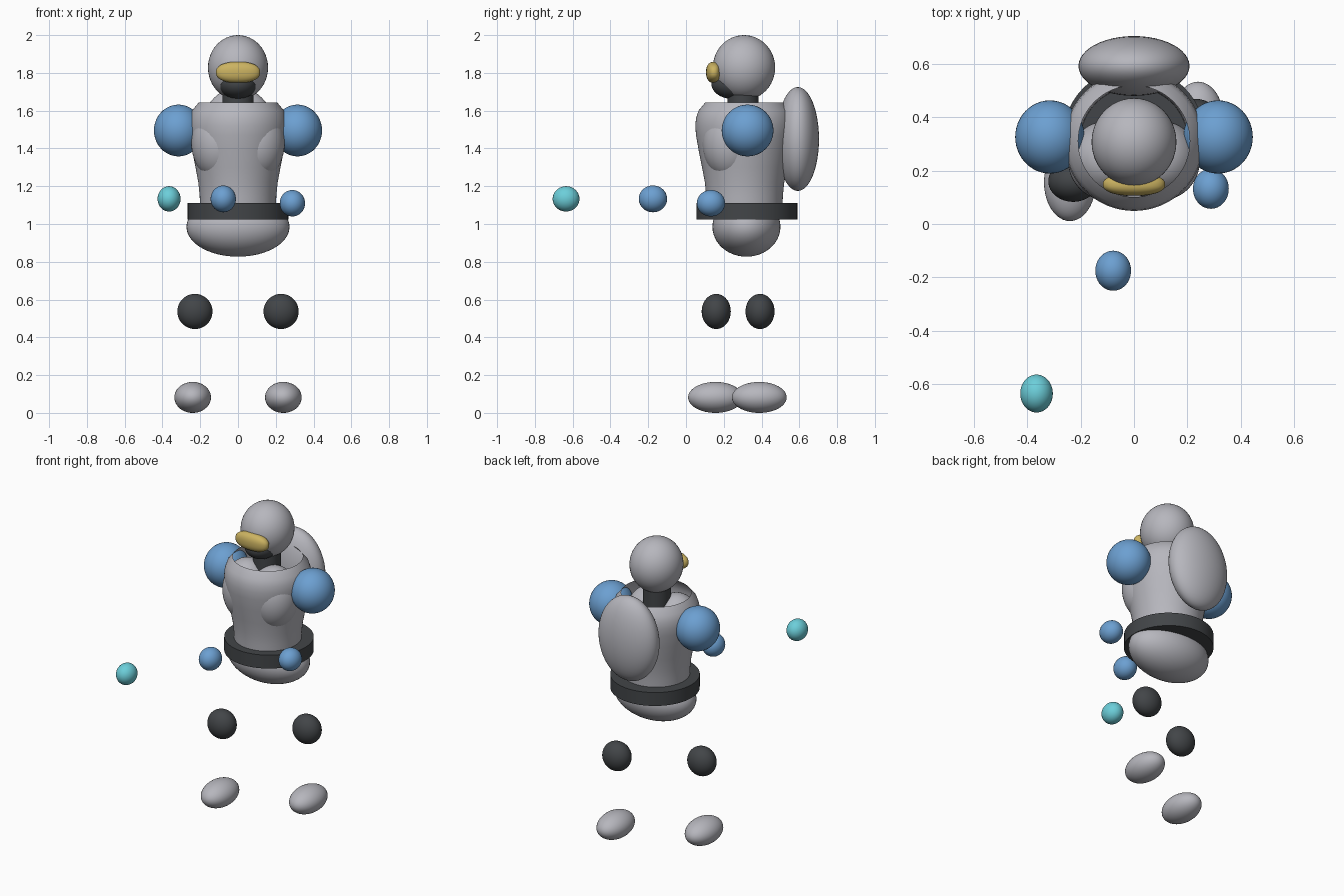
import bpy, bmesh, math
from mathutils import Matrix

cube = bpy.data.objects.get("Cube")
if cube:
    bpy.data.objects.remove(cube, do_unlink=True)


def make_material(name, rgb):
    mat = bpy.data.materials.new(name)
    color = (*rgb, 1.0)
    mat.use_nodes = True
    mat.diffuse_color = color
    mat.node_tree.nodes["Principled BSDF"].inputs["Base Color"].default_value = color
    return mat


grey = make_material("light grey", (0.47, 0.47, 0.51))
dark = make_material("charcoal", (0.055, 0.06, 0.065))
blue = make_material("blue", (0.15, 0.35, 0.64))
cyan = make_material("cyan", (0.15, 0.62, 0.70))
gold = make_material("gold", (0.60, 0.45, 0.12))


def finish(name, bm, mat, location):
    bmesh.ops.recalc_face_normals(bm, faces=bm.faces)
    mesh = bpy.data.meshes.new(name)
    bm.to_mesh(mesh)
    bm.free()
    mesh.materials.append(mat)
    obj = bpy.data.objects.new(name, mesh)
    obj.location = location
    bpy.context.collection.objects.link(obj)
    bpy.ops.object.select_all(action='DESELECT')
    obj.select_set(True)
    bpy.context.view_layer.objects.active = obj
    bpy.ops.object.shade_smooth_by_angle(angle=math.radians(35))
    return obj


def ellipsoid(name, mat, location, radii, squareness=1.0):
    bm = bmesh.new()
    bmesh.ops.create_uvsphere(bm, u_segments=48, v_segments=24, radius=1)
    for v in bm.verts:
        for i in range(3):
            v.co[i] = math.copysign(abs(v.co[i]) ** squareness, v.co[i]) * radii[i]
    return finish(name, bm, mat, location)


def cylinder(name, mat, location, radius, height):
    bm = bmesh.new()
    bmesh.ops.create_cone(bm, cap_ends=True, segments=48, radius1=radius,
                          radius2=radius, depth=height)
    return finish(name, bm, mat, location)


def lathe(name, mat, location, profile):
    bm = bmesh.new()
    verts = [bm.verts.new((r, 0, z)) for r, z in profile]
    edges = [bm.edges.new(pair) for pair in zip(verts, verts[1:])]
    bmesh.ops.spin(bm, geom=verts + edges, axis=(0, 0, 1), cent=(0, 0, 0),
                   angle=math.tau, steps=64)
    bmesh.ops.remove_doubles(bm, verts=bm.verts, dist=0.0005)
    return finish(name, bm, mat, location)


# Head, visor, jaw and neck
ellipsoid("head", grey, (0, 0.307, 1.828), (0.159, 0.165, 0.172))
ellipsoid("visor", gold, (0, 0.148, 1.803), (0.117, 0.042, 0.056), 0.86)
ellipsoid("jaw", dark, (0, 0.25, 1.74), (0.10, 0.115, 0.078))
cylinder("neck", dark, (0, 0.302, 1.61), 0.083, 0.2)

# Open-topped torso shell with chest plates and backpack
lathe("torso", grey, (0, 0.31, 0),
      [(0.2, 1.08), (0.203, 1.15), (0.21, 1.22), (0.225, 1.3), (0.243, 1.39),
       (0.257, 1.47), (0.261, 1.52), (0.257, 1.56), (0.244, 1.6), (0.209, 1.642)])
ellipsoid("backpack", grey, (0, 0.592, 1.45), (0.208, 0.112, 0.275))

# Belt and hips
cylinder("belt", dark, (0, 0.322, 1.068), 0.267, 0.088)
ellipsoid("hips", grey, (0, 0.32, 0.985), (0.273, 0.18, 0.158))

# Paired parts; the legs are staggered in a stride
for side, s, stride in (("left", 1, 0.392), ("right", -1, 0.16)):
    ellipsoid(side + "_chest_plate", grey, (s * 0.097, 0.237, 1.43), (0.15, 0.15, 0.2))
    ellipsoid(side + "_shoulder", blue, (s * 0.315, 0.326, 1.495), (0.13, 0.137, 0.137))
    ellipsoid(side + "_knee", dark, (s * 0.228, stride, 0.537), (0.093, 0.077, 0.093))
    ellipsoid(side + "_foot", grey, (s * 0.24, stride - 0.004, 0.082), (0.097, 0.145, 0.082))

# Floating hands and the glowing ball ahead of them
ellipsoid("left_hand", blue, (0.288, 0.132, 1.11), (0.067, 0.075, 0.07))
ellipsoid("right_hand", blue, (-0.078, -0.175, 1.133), (0.067, 0.075, 0.071))
ellipsoid("energy_ball", cyan, (-0.365, -0.635, 1.133), (0.061, 0.071, 0.067))
